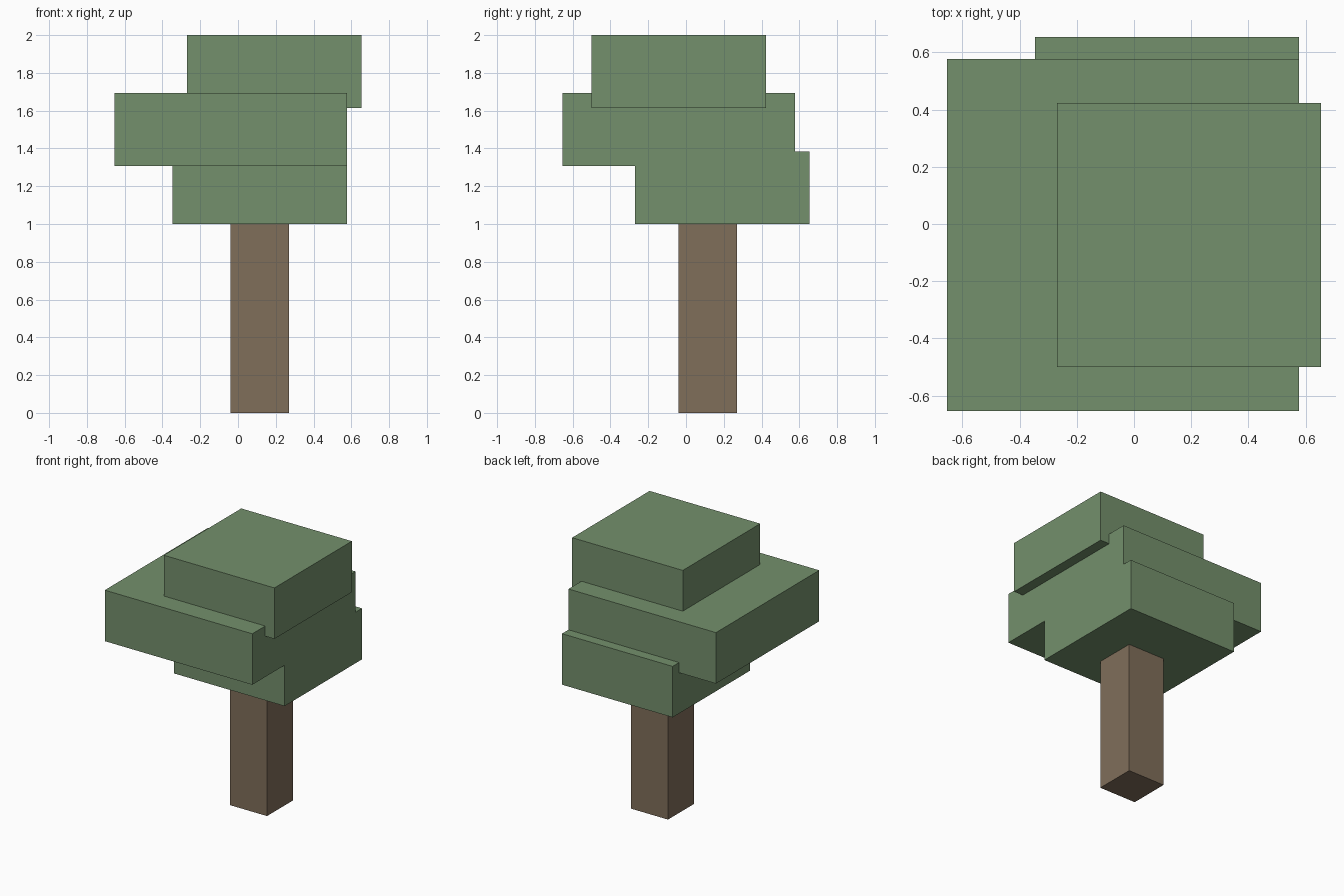
import bpy
from mathutils import Matrix, Vector
import bmesh

cube = bpy.data.objects.get("Cube")
if cube:
    bpy.data.objects.remove(cube, do_unlink=True)

UNIT = 1 / 13  # block grid: the tree is 26 units tall


def make_material(name, rgb):
    mat = bpy.data.materials.new(name)
    mat.use_nodes = True
    colour = (*rgb, 1)
    mat.diffuse_color = colour
    shader = mat.node_tree.nodes["Principled BSDF"]
    shader.inputs["Base Color"].default_value = colour
    shader.inputs["Roughness"].default_value = 0.9
    return mat


def make_block(name, corner, width, height, mat):
    """Square block from its lowest corner, in grid units."""
    size = Vector((width, width, height)) * UNIT
    centre = Vector(corner) * UNIT + size / 2
    bm = bmesh.new()
    bmesh.ops.create_cube(bm, size=1, matrix=Matrix.Diagonal(size).to_4x4())
    mesh = bpy.data.meshes.new(name)
    bm.to_mesh(mesh)
    bm.free()
    mesh.materials.append(mat)
    obj = bpy.data.objects.new(name, mesh)
    obj.location = centre
    bpy.context.collection.objects.link(obj)
    return obj


bark = make_material("bark_brown", (0.216, 0.156, 0.102))
leaf = make_material("leaf_green", (0.174, 0.279, 0.150))

# Trunk
make_block("trunk", (-0.5, -0.5, 0), 4, 13, bark)

# Overlapping, offset foliage slabs
make_block("lower_foliage", (-4.5, -3.5, 13), 12, 5, leaf)
make_block("middle_foliage", (-8.5, -8.5, 17), 16, 5, leaf)
make_block("upper_foliage", (-3.5, -6.5, 21), 12, 5, leaf)
